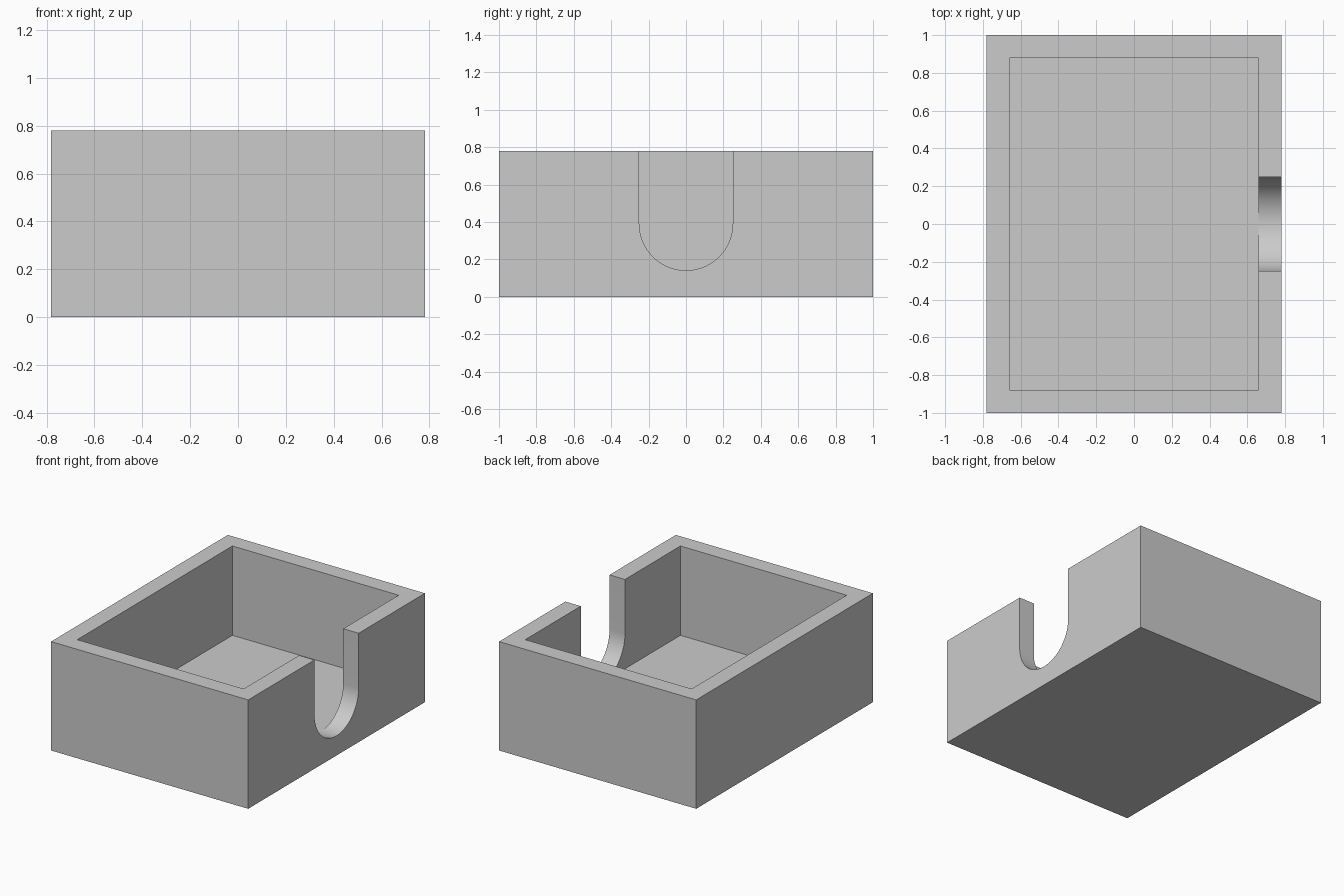
import bpy
import bmesh
import math

if "Cube" in bpy.data.objects:
    bpy.data.objects.remove(bpy.data.objects["Cube"], do_unlink=True)

WIDTH, DEPTH, HEIGHT = 1.562, 2.0, 0.78
WALL, FLOOR = 0.122, 0.14
NOTCH_RADIUS, NOTCH_CENTRE = 0.25, 0.391

# Single grey material
grey = bpy.data.materials.new("plain grey")
grey.use_nodes = True
colour = (0.6, 0.6, 0.6, 1)
grey.diffuse_color = colour
grey.node_tree.nodes["Principled BSDF"].inputs["Base Color"].default_value = colour


def make_prism(name, outline, offset):
    """Extrude a flat outline along an offset into a closed solid."""
    bm = bmesh.new()
    face = bm.faces.new([bm.verts.new(p) for p in outline])
    result = bmesh.ops.extrude_face_region(bm, geom=[face], use_keep_orig=True)
    moved = [g for g in result["geom"] if isinstance(g, bmesh.types.BMVert)]
    bmesh.ops.translate(bm, verts=moved, vec=offset)
    bmesh.ops.recalc_face_normals(bm, faces=bm.faces)
    mesh = bpy.data.meshes.new(name)
    bm.to_mesh(mesh)
    bm.free()
    mesh.materials.append(grey)
    obj = bpy.data.objects.new(name, mesh)
    bpy.context.collection.objects.link(obj)
    return obj


def rectangle(width, depth, z):
    x, y = width / 2, depth / 2
    return [(-x, -y, z), (x, -y, z), (x, y, z), (-x, y, z)]


# Outer block and the cavity that hollows it
tray = make_prism("open_box", rectangle(WIDTH, DEPTH, 0), (0, 0, HEIGHT))
cavity = make_prism("cavity_cutter",
                    rectangle(WIDTH - 2 * WALL, DEPTH - 2 * WALL, FLOOR),
                    (0, 0, HEIGHT))

# Round-bottomed notch through the left wall
start_x = WIDTH / 2 - 2 * WALL
steps = 48
arc = [math.pi + math.pi * i / steps for i in range(steps + 1)]
outline = [(start_x, NOTCH_RADIUS * math.cos(a),
            NOTCH_CENTRE + NOTCH_RADIUS * math.sin(a)) for a in arc]
outline += [(start_x, NOTCH_RADIUS, HEIGHT + 0.2),
            (start_x, -NOTCH_RADIUS, HEIGHT + 0.2)]
notch = make_prism("notch_cutter", outline, (4 * WALL, 0, 0))

# Cut both shapes out, then apply and drop the cutters
bpy.context.view_layer.objects.active = tray
for cutter in (cavity, notch):
    cutter.hide_render = True
    mod = tray.modifiers.new(cutter.name, 'BOOLEAN')
    mod.operation = 'DIFFERENCE'
    mod.solver = 'EXACT'
    mod.object = cutter
    bpy.ops.object.modifier_apply(modifier=mod.name)
    bpy.data.objects.remove(cutter, do_unlink=True)

# Smooth the notch curve, keep corners crisp
bpy.ops.object.select_all(action='DESELECT')
tray.select_set(True)
bpy.ops.object.shade_smooth_by_angle(angle=math.radians(30))
